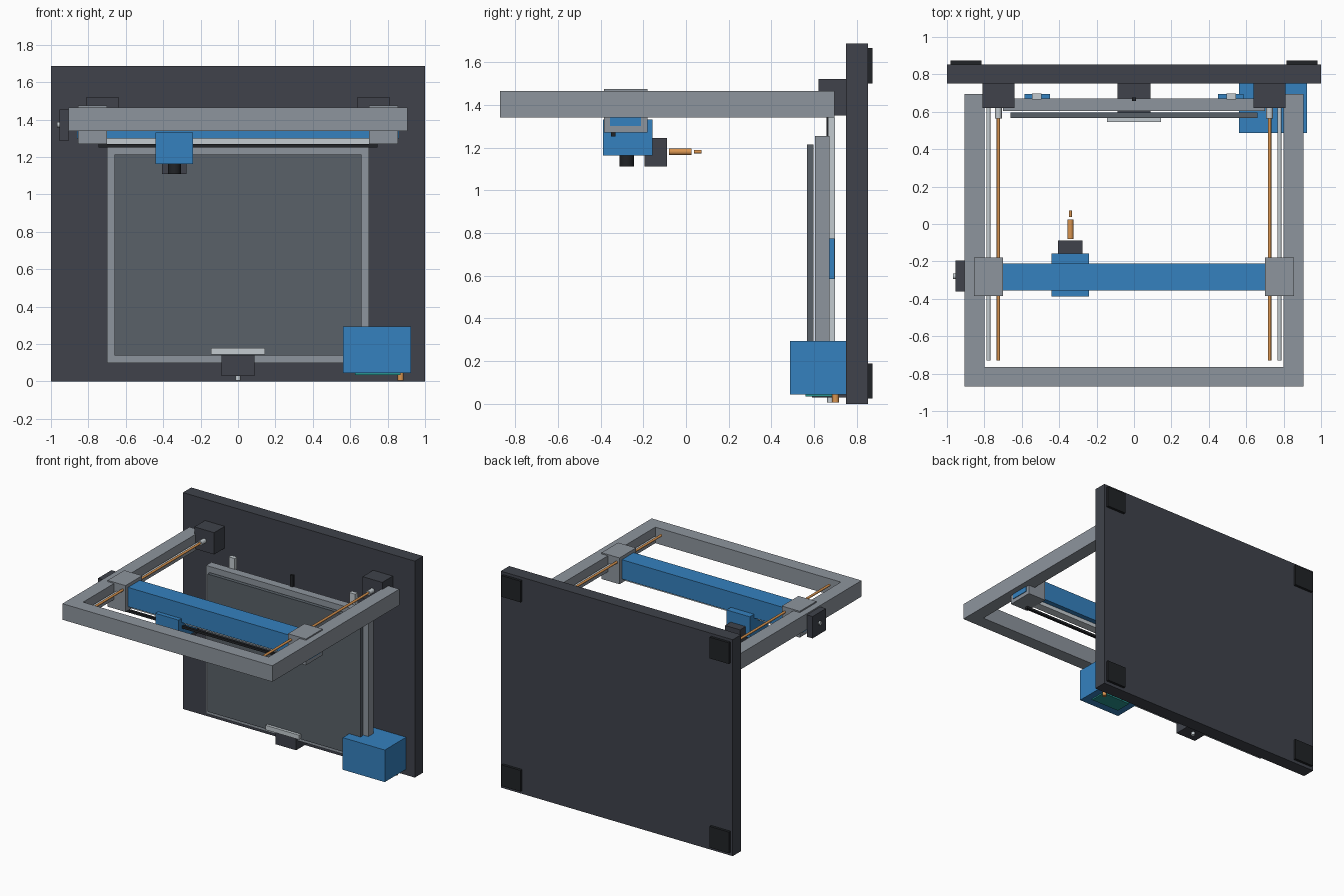
import bpy
import math
from mathutils import Vector

if "Cube" in bpy.data.objects:
    bpy.data.objects.remove(bpy.data.objects["Cube"])


def material(name, r, g, b):
    m = bpy.data.materials.new(name)
    m.diffuse_color = (r, g, b, 1)
    m.use_nodes = True
    m.node_tree.nodes["Principled BSDF"].inputs["Base Color"].default_value = m.diffuse_color
    return m


DARK = material("dark", 0.05, 0.055, 0.07)
BLACK = material("black", 0.015, 0.017, 0.02)
BLUE = material("blue", 0.035, 0.22, 0.52)
GREY = material("grey", 0.27, 0.3, 0.34)
LIGHT = material("light", 0.55, 0.6, 0.63)
SHEET = material("sheet", 0.1, 0.12, 0.14)
COPPER = material("copper", 0.7, 0.3, 0.08)
GREEN = material("green", 0.02, 0.3, 0.28)


def box(name, x, y, z, mat):
    """Box from its (min, max) extents on each axis."""
    bpy.ops.mesh.primitive_cube_add(size=1, location=[sum(a) / 2 for a in (x, y, z)])
    o = bpy.context.object
    o.scale = [a[1] - a[0] for a in (x, y, z)]
    bpy.ops.object.transform_apply(location=False, rotation=False, scale=True)
    o.name = name
    o.data.materials.append(mat)
    return o


def rod(name, start, end, radius, mat, tip=None, sides=24):
    """Cylinder or cone between two points."""
    a, b = Vector(start), Vector(end)
    bpy.ops.mesh.primitive_cone_add(vertices=sides, radius1=radius,
                                    radius2=radius if tip is None else tip,
                                    depth=(b - a).length, location=(a + b) / 2)
    o = bpy.context.object
    o.rotation_euler = (b - a).to_track_quat('Z', 'Y').to_euler()
    bpy.ops.object.shade_smooth_by_angle(angle=math.radians(40))
    o.name = name
    o.data.materials.append(mat)
    return o


def span(s, a, b):
    """Extent mirrored to side s."""
    return tuple(sorted((s * a, s * b)))


def u_frame():
    """U-shaped gantry frame, extruded upward."""
    pts = [(-.905, .695), (-.905, -.87), (.905, -.87), (.905, .695),
           (.8, .695), (.8, -.765), (-.8, -.765), (-.8, .695)]
    n = len(pts)
    verts = [(x, y, z) for z in (1.34, 1.465) for x, y in pts]
    quads = [(0, 1, 6, 7), (1, 2, 5, 6), (2, 3, 4, 5)]
    faces = [q[::-1] for q in quads] + [tuple(i + n for i in q) for q in quads]
    faces += [(i, (i + 1) % n, (i + 1) % n + n, i + n) for i in range(n)]
    me = bpy.data.meshes.new("gantry_frame")
    me.from_pydata(verts, [], [tuple(f)[::-1] if k < 3 else f for k, f in enumerate(faces)])
    o = bpy.data.objects.new("gantry_frame", me)
    bpy.context.collection.objects.link(o)
    me.materials.append(GREY)
    import bmesh
    bm = bmesh.new()
    bm.from_mesh(me)
    bmesh.ops.recalc_face_normals(bm, faces=bm.faces)
    bm.to_mesh(me)
    bm.free()


# base slab and feet
box("base", (-1, 1), (.75, .853), (0, 1.687), DARK)
for s in (-1, 1):
    for z in ((.025, .19), (1.5, 1.665)):
        box("foot", span(s, .815, .98), (.85, .873), z, BLACK)

u_frame()

# paired lifting gear on both arms
for s in (-1, 1):
    box("lift_motor", span(s, .64, .81), (.62, .75), (1.35, 1.52), DARK)
    rod("coupling", (s * .725, .62, 1.435), (s * .725, .565, 1.435), .018, LIGHT)
    rod("lead_screw", (s * .725, .57, 1.435), (s * .725, -.73, 1.435), .009, COPPER)
    rod("guide_rod", (s * .778, .62, 1.4), (s * .778, -.73, 1.4), .011, LIGHT)
    box("beam_end_block", span(s, .7, .855), (-.385, -.18), (1.27, 1.475), GREY)

# cross beam, its rail, belt and motor
box("cross_beam", (-.86, .86), (-.355, -.21), (1.3, 1.45), BLUE)
box("beam_rail", (-.7, .7), (-.315, -.25), (1.27, 1.3), LIGHT)
box("beam_belt", (-.745, .745), (-.35, -.33), (1.252, 1.27), BLACK)
box("beam_motor", (-.955, -.905), (-.36, -.195), (1.285, 1.455), DARK)
rod("beam_motor_shaft", (-.95, -.28, 1.373), (-.967, -.28, 1.373), .015, LIGHT)

# tool carriage
box("carriage", (-.44, -.24), (-.388, -.157), (1.163, 1.33), BLUE)
rod("carriage_knob", (-.34, -.277, 1.17), (-.34, -.277, 1.11), .034, BLACK)
box("heat_sink", (-.405, -.275), (-.195, -.088), (1.11, 1.245), DARK)
rod("heater", (-.34, -.08, 1.18), (-.34, .025, 1.18), .016, COPPER)
rod("nozzle", (-.34, .038, 1.18), (-.34, .073, 1.18), .008, COPPER)

# bed with print sheet and handle
box("bed", (-.7, .7), (.605, .671), (.1, 1.255), GREY)
box("print_sheet", (-.66, .66), (.567, .596), (.14, 1.213), SHEET)
box("bed_handle", (-.145, .145), (.545, .57), (.145, .18), LIGHT)
for s in (-1, 1):
    box("bed_rail", span(s, .495, .545), (.665, .697), (.1, 1.34), LIGHT)
    box("rail_block", span(s, .45, .585), (.667, .695), (.585, .775), BLUE)
box("bed_belt", (-.012, .012), (.658, .676), (.1, 1.345), BLACK)
box("bed_motor", (-.088, .088), (.59, .75), (.03, .145), DARK)
rod("bed_motor_shaft", (0, .675, .04), (0, .675, .006), .014, LIGHT)

# electronics case
box("electronics_case", (.562, .925), (.487, .75), (.045, .295), BLUE)
box("circuit_board", (.625, .87), (.56, .69), (.035, .046), GREEN)
rod("power_socket", (.87, .7, .046), (.87, .7, .006), .016, COPPER)
